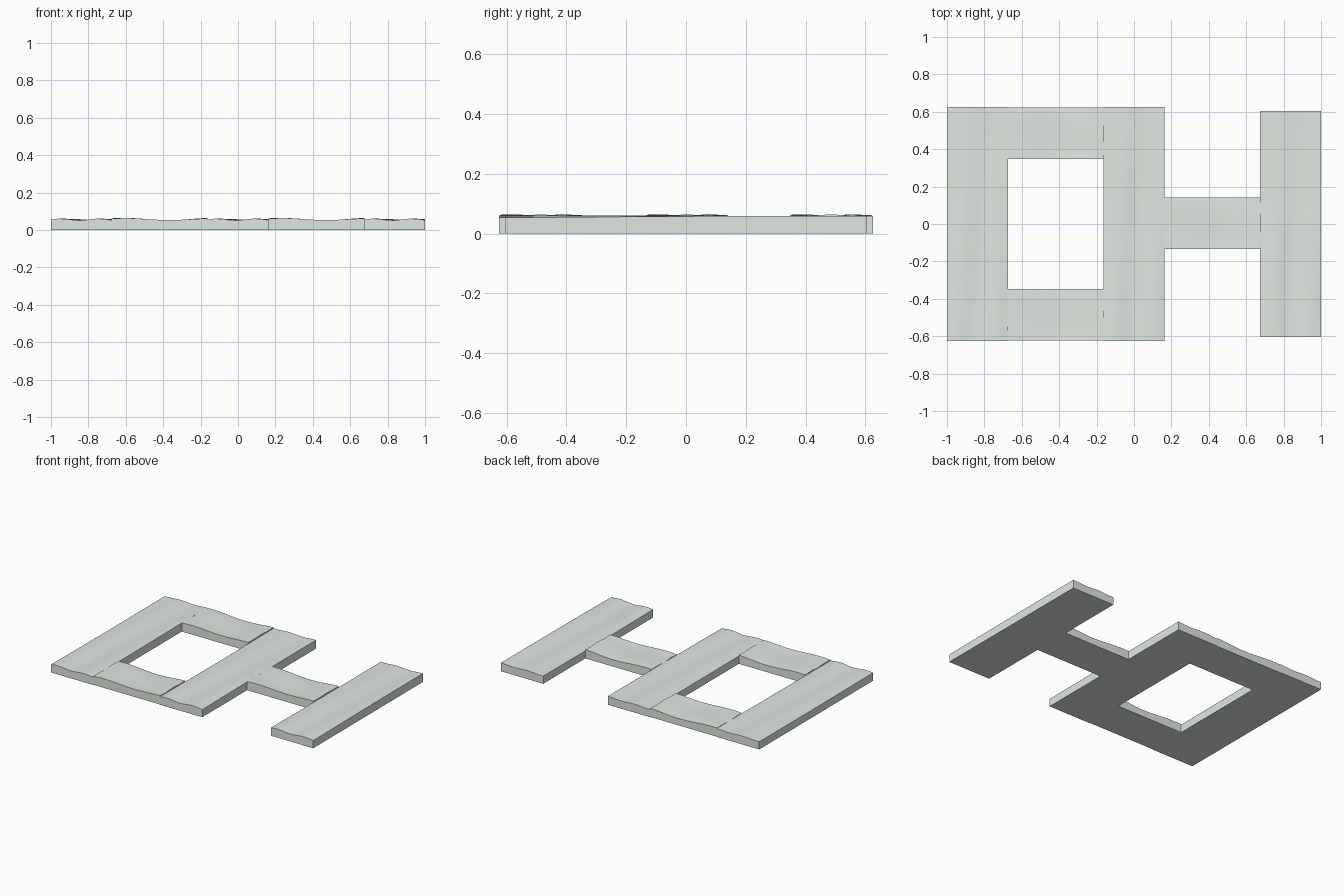
import bpy, bmesh, math

if "Cube" in bpy.data.objects:
    bpy.data.objects.remove(bpy.data.objects["Cube"])

mat = bpy.data.materials.new("pale_stone")
mat.diffuse_color = (0.74, 0.80, 0.75, 1)
mat.use_nodes = True
mat.node_tree.nodes["Principled BSDF"].inputs["Base Color"].default_value = mat.diffuse_color


def slab(name, x0, x1, y0, y1, height, nx, ny):
    """Flat-bottomed plank whose top is a faceted height field."""
    bm = bmesh.new()
    top = [[None] * (ny + 1) for _ in range(nx + 1)]
    for i in range(nx + 1):
        for j in range(ny + 1):
            u, v = i / nx, j / ny
            top[i][j] = bm.verts.new((x0 + (x1 - x0) * u, y0 + (y1 - y0) * v, height(u, v)))
    for i in range(nx):
        for j in range(ny):
            a, b, c, d = top[i][j], top[i + 1][j], top[i + 1][j + 1], top[i][j + 1]
            bm.faces.new((a, b, c))
            bm.faces.new((a, c, d))
    # walls and floor
    rim = ([top[i][0] for i in range(nx)] + [top[nx][j] for j in range(ny)]
           + [top[i][ny] for i in range(nx, 0, -1)] + [top[0][j] for j in range(ny, 0, -1)])
    low = [bm.verts.new((w.co.x, w.co.y, 0)) for w in rim]
    for k in range(len(rim)):
        n = (k + 1) % len(rim)
        bm.faces.new((rim[k], low[k], low[n], rim[n]))
    bm.faces.new(low[::-1])
    bmesh.ops.recalc_face_normals(bm, faces=bm.faces)
    me = bpy.data.meshes.new(name)
    bm.to_mesh(me)
    bm.free()
    ob = bpy.data.objects.new(name, me)
    me.materials.append(mat)
    bpy.context.collection.objects.link(ob)
    bpy.ops.object.select_all(action='DESELECT')
    ob.select_set(True)
    bpy.context.view_layer.objects.active = ob
    bpy.ops.object.shade_smooth_by_angle(angle=math.radians(20))


def long_top(u, v):
    # ridges run along y and shift sideways towards the far end
    return 0.056 + 0.005 * math.sin(2 * math.pi * (1.6 * u - 0.35 * v)) * (1 - 0.4 * v)


def bridge_top(u, v):
    # swell along x, dipping past the middle, with slight ridges across y
    return (0.056 + 0.006 * math.cos(2 * math.pi * (1.05 * u - 0.12))
            + 0.003 * math.sin(2 * math.pi * (1.5 * v + 0.5 * u)))


# long planks running front to back
for name, x0, x1, half in (("left_plank", -1, -0.675, 0.625),
                           ("middle_plank", -0.163, 0.163, 0.625),
                           ("right_plank", 0.675, 1, 0.603)):
    slab(name, x0, x1, -half, half, long_top, 8, 4)

# short cross planks
for name, x0, x1, y0, y1 in (("front_cross_plank", -0.675, -0.163, -0.622, -0.347),
                             ("back_cross_plank", -0.675, -0.163, 0.347, 0.622),
                             ("centre_cross_plank", 0.163, 0.675, -0.133, 0.141)):
    slab(name, x0, x1, y0, y1, bridge_top, 10, 4)
